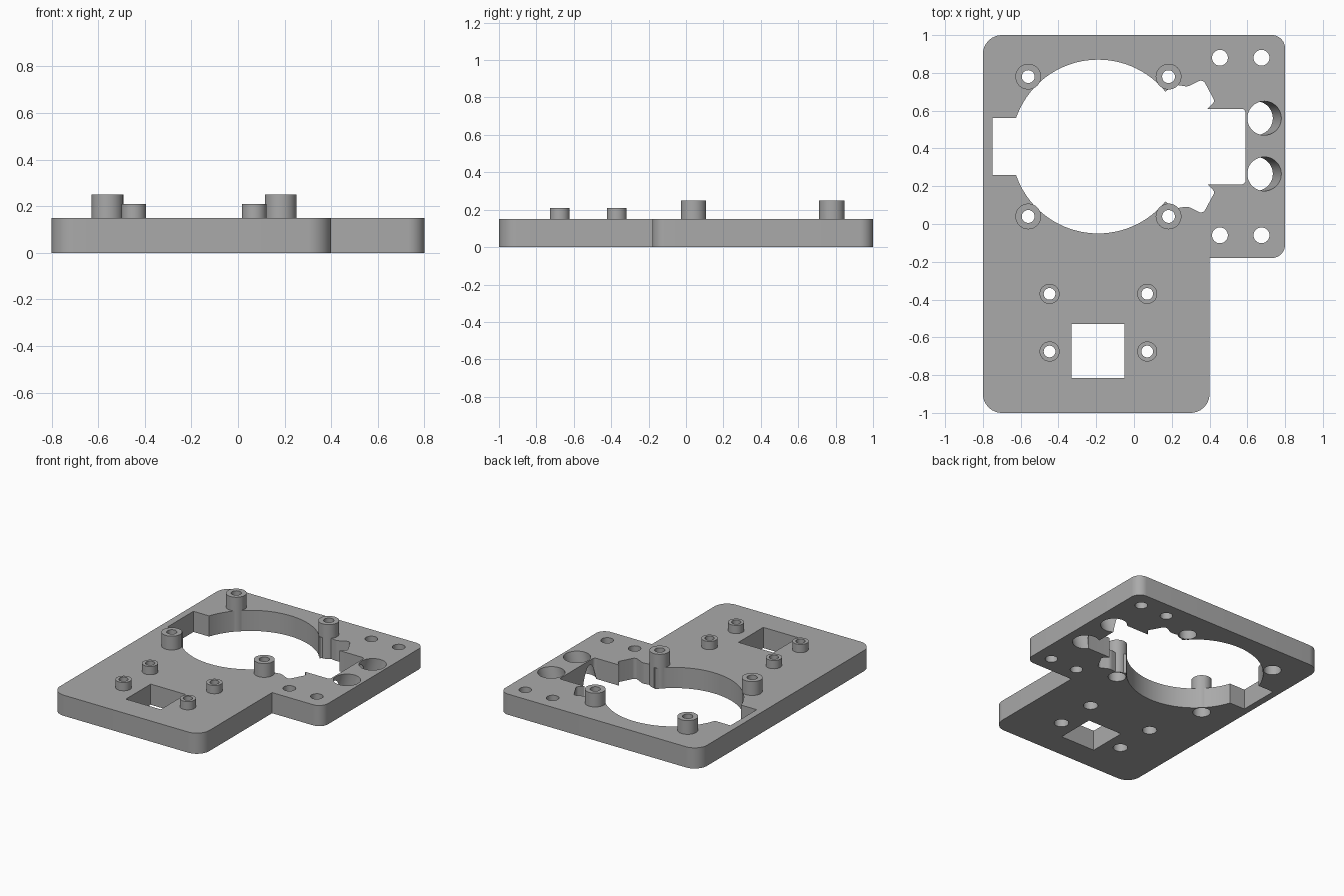
import bpy, bmesh
from math import sin, cos, pi, radians
from mathutils import Vector

if "Cube" in bpy.data.objects:
    bpy.data.objects.remove(bpy.data.objects["Cube"], do_unlink=True)

THICK = 0.15
CY = 0.41          # centre line of the round opening

grey = bpy.data.materials.new("matte grey")
grey.use_nodes = True
colour = (0.4, 0.4, 0.4, 1)
grey.diffuse_color = colour
grey.node_tree.nodes["Principled BSDF"].inputs["Base Color"].default_value = colour


def fillet(corners, steps=8):
    """Outline from (x, y, radius) corners."""
    out = []
    for i, (x, y, r) in enumerate(corners):
        p = Vector((x, y))
        if r == 0:
            out.append(p)
            continue
        a = (Vector(corners[i - 1][:2]) - p).normalized()
        b = (Vector(corners[(i + 1) % len(corners)][:2]) - p).normalized()
        half = a.angle(b) / 2
        centre = p + (a + b).normalized() * (r / sin(half))
        t = r * cos(half) / sin(half)
        s, e = p + a * t - centre, p + b * t - centre
        for k in range(steps + 1):
            f = k / steps
            out.append(centre + (s * (1 - f) + e * f).normalized() * r)
    return out


def circle(x, y, r, n=48):
    return [Vector((x + r * cos(2 * pi * i / n), y + r * sin(2 * pi * i / n))) for i in range(n)]


def prism(name, outline, z0, z1, lean=0):
    """Extruded outline; lean shifts x per unit of height above the plate top."""
    bm = bmesh.new()
    rings = [[bm.verts.new((p.x + lean * (z - THICK), p.y, z)) for p in outline] for z in (z0, z1)]
    n = len(outline)
    bm.faces.new(rings[0])
    bm.faces.new(rings[1])
    for i in range(n):
        j = (i + 1) % n
        bm.faces.new((rings[0][i], rings[0][j], rings[1][j], rings[1][i]))
    bmesh.ops.recalc_face_normals(bm, faces=bm.faces)
    mesh = bpy.data.meshes.new(name)
    bm.to_mesh(mesh)
    bm.free()
    mesh.materials.append(grey)
    ob = bpy.data.objects.new(name, mesh)
    bpy.context.collection.objects.link(ob)
    return ob


def combine(target, tool, operation):
    mod = target.modifiers.new("bool", "BOOLEAN")
    mod.operation, mod.solver, mod.object = operation, "EXACT", tool
    bpy.context.view_layer.objects.active = target
    bpy.ops.object.modifier_apply(modifier=mod.name)
    bpy.data.objects.remove(tool, do_unlink=True)


def cut(outline, z0=-0.1, z1=0.4, lean=0):
    combine(plate, prism("cutter", outline, z0, z1, lean), "DIFFERENCE")


# Stepped base plate with rounded corners
plate = prism("mounting_plate", fillet([
    (-0.8, -1, 0.1), (0.4, -1, 0.1), (0.4, -0.18, 0), (0.8, -0.18, 0.07),
    (0.8, 1, 0.07), (-0.8, 1, 0.1)]), 0, THICK)

# Round opening, side slots and square window
cut(circle(-0.19, CY, 0.46, 96))
cut(fillet([(-0.75, 0.26, 0), (-0.4, 0.26, 0), (-0.4, 0.56, 0), (-0.75, 0.56, 0)]))
cut(fillet([(0, 0.21, 0), (0.59, 0.21, 0.02), (0.59, 0.61, 0.02), (0, 0.61, 0)]))
cut(fillet([(-0.33, -0.815, 0), (-0.05, -0.815, 0), (-0.05, -0.53, 0), (-0.33, -0.53, 0)]))

# Wavy relief notches, mirrored about the opening's centre line
notch = [(0.1, 0.15, 0), (0.1, 0.26, 0), (0.165, 0.29, 0), (0.215, 0.328, 0.02), (0.285, 0.317, 0.05),
         (0.365, 0.357, 0.025), (0.428, 0.24, 0.02), (0.385, 0.195, 0), (0.385, 0.15, 0)]
for side in (1, -1):
    cut(fillet([(x, CY + side * d, r) for x, d, r in notch]))

# Plain screw holes and leaning cable holes on the side tab
for x in (0.455, 0.675):
    for y in (-0.06, 0.88):
        cut(circle(x, y, 0.042, 32))
for y in (0.265, 0.56):
    cut(circle(0.69, y, 0.09), lean=0.3)

# Hollow standoffs with screw-head recesses underneath
groups = [((-0.56, 0.183), (0.04, 0.78), 0.068, 0.034, 0.25, 0.06),
          ((-0.447, 0.07), (-0.675, -0.37), 0.053, 0.031, 0.21, 0.049)]
for xs, ys, outer, inner, top, recess in groups:
    for x in xs:
        for y in ys:
            combine(plate, prism("standoff", circle(x, y, outer), 0, top), "UNION")
            cut(circle(x, y, inner, 32))
            cut(circle(x, y, recess, 32), -0.1, 0.07)

# Smooth round walls, keep edges crisp
bpy.ops.object.select_all(action="DESELECT")
plate.select_set(True)
bpy.context.view_layer.objects.active = plate
bpy.ops.object.shade_smooth_by_angle(angle=radians(30))
